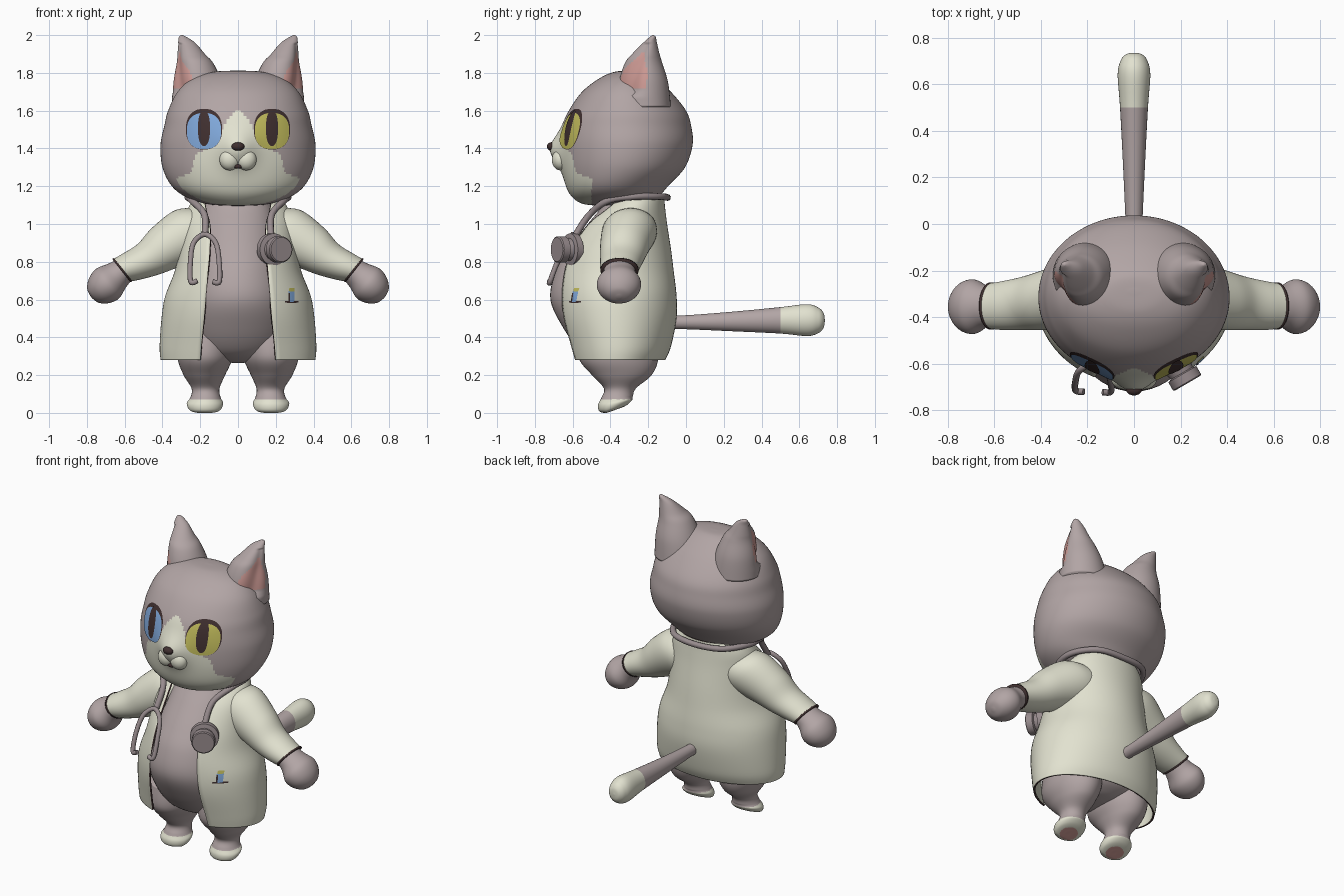
import bpy, bmesh, math
from mathutils import Vector
from mathutils.bvhtree import BVHTree

if "Cube" in bpy.data.objects:
    bpy.data.objects.remove(bpy.data.objects["Cube"])

X, Y, Z = Vector((1, 0, 0)), Vector((0, 1, 0)), Vector((0, 0, 1))


def mat(name, r, g, b):
    m = bpy.data.materials.new(name)
    lin = [((c / 255 + 0.055) / 1.055) ** 2.4 for c in (r, g, b)]
    m.diffuse_color = (*lin, 1)
    m.use_nodes = True
    m.node_tree.nodes["Principled BSDF"].inputs["Base Color"].default_value = m.diffuse_color
    return m


FUR = mat("grey fur", 178, 165, 165)
WHITE = mat("cream white", 226, 226, 208)
DARK = mat("dark brown", 64, 48, 48)
BLUE = mat("eye blue", 128, 168, 218)
YELLOW = mat("eye yellow", 194, 188, 92)
PINK = mat("skin pink", 208, 156, 150)
TUBE = mat("tube grey", 152, 140, 142)


def finish(name, bm, mats, rule=None):
    me = bpy.data.meshes.new(name)
    bm.to_mesh(me)
    bm.free()
    for m in mats:
        me.materials.append(m)
    for p in me.polygons:
        p.use_smooth = True
        if rule:
            p.material_index = rule(p.center, p.normal)
    ob = bpy.data.objects.new(name, me)
    bpy.context.collection.objects.link(ob)
    return ob


def smooth_rows(rows, sub):
    """Catmull-Rom interpolation through rows of numbers."""
    out, n = [], len(rows)
    for i in range(n - 1):
        a, b, c, d = rows[max(i - 1, 0)], rows[i], rows[i + 1], rows[min(i + 2, n - 1)]
        for k in range(sub):
            t = k / sub
            out.append([0.5 * (2 * q + (r - p) * t + (2 * p - 5 * q + 4 * r - s) * t * t
                        + (3 * q - p - 3 * r + s) * t ** 3) for p, q, r, s in zip(a, b, c, d)])
    return out + [list(rows[-1])]


def loft(name, rows, mats, u=X, v=Y, seg=48, sub=6, rule=None, warp=None, is_open=False):
    """Skin of elliptical rings (cx, cy, cz, ru, rv[, front gap])."""
    bm, rings = bmesh.new(), []
    for r in smooth_rows(rows, sub):
        a = math.asin(min(0.95, r[5] / r[3])) if is_open else 0
        ring = []
        for j in range(seg + is_open):
            t = a + (2 * math.pi - 2 * a) * j / seg
            p = Vector(r[:3]) + u * (r[3] * math.sin(t)) - v * (r[4] * math.cos(t))
            ring.append(bm.verts.new(warp(p) if warp else p))
        rings.append(ring)
    for lo, hi in zip(rings, rings[1:]):
        for j in range(seg):
            k = (j + 1) % len(lo)
            bm.faces.new((lo[j], lo[k], hi[k], hi[j]))
    if not is_open:
        bm.faces.new(rings[0])
        bm.faces.new(rings[-1])
        bmesh.ops.recalc_face_normals(bm, faces=bm.faces)
    return finish(name, bm, mats, rule)


def upright(rows):
    """(z, half width, front y, back y[, gap]) -> loft rows."""
    return [(0, (f + b) / 2, z, w, (b - f) / 2, *g) for z, w, f, b, *g in rows]


def flip(rows, s):
    return [(r[0] * s, *r[1:]) for r in rows]


def ball(name, loc, rad, m):
    bm = bmesh.new()
    bmesh.ops.create_uvsphere(bm, u_segments=32, v_segments=20, radius=1)
    for w in bm.verts:
        w.co = Vector([c * r + l for c, r, l in zip(w.co, rad, loc)])
    return finish(name, bm, [m])


def tree(ob):
    return BVHTree.FromPolygons([v.co for v in ob.data.vertices], [p.vertices for p in ob.data.polygons])


def decal(name, bvh, cx, cz, w, h, m, lift, power=2.0, seg=40):
    """Superellipse plate laid on the front of a surface."""
    bm, rings = bmesh.new(), []

    def put(x, z):
        hit = bvh.ray_cast(Vector((x, -2, z)), Y)[0]
        return bm.verts.new(hit - Y * lift)
    for k in range(1, 9):
        ring = []
        for j in range(seg):
            c, s = math.cos(2 * math.pi * j / seg), math.sin(2 * math.pi * j / seg)
            ring.append(put(cx + w * k / 8 * math.copysign(abs(c) ** (2 / power), c),
                            cz + h * k / 8 * math.copysign(abs(s) ** (2 / power), s)))
        rings.append(ring)
    mid = put(cx, cz)
    for j in range(seg):
        k = (j + 1) % seg
        bm.faces.new((mid, rings[0][j], rings[0][k]))
        for a, b in zip(rings, rings[1:]):
            bm.faces.new((a[j], b[j], b[k], a[k]))
    return finish(name, bm, [m])


def tube(name, pts, r, m):
    cu = bpy.data.curves.new(name, 'CURVE')
    cu.dimensions, cu.bevel_depth, cu.bevel_resolution, cu.use_fill_caps = '3D', r, 3, True
    pts = smooth_rows(pts, 6)
    sp = cu.splines.new('POLY')
    sp.points.add(len(pts) - 1)
    for q, p in zip(sp.points, pts):
        q.co = (*p, 1)
    sp.use_smooth = True
    cu.materials.append(m)
    ob = bpy.data.objects.new(name, cu)
    bpy.context.collection.objects.link(ob)
    bpy.ops.object.select_all(action='DESELECT')
    ob.select_set(True)
    bpy.context.view_layer.objects.active = ob
    bpy.ops.object.convert(target='MESH')


# head with a raised muzzle and a cream face patch
PATCH = [(1.09, .30), (1.2, .325), (1.235, .345), (1.27, .25), (1.36, .23), (1.39, .19), (1.42, .12),
         (1.5, .085), (1.55, .055), (1.61, 0)]


def face_patch(c, n):
    if c.y < -0.5 and c.z < 1.61:
        for (z0, w0), (z1, w1) in zip(PATCH, PATCH[1:]):
            if z0 <= c.z < z1:
                return int(abs(c.x) < w0 + (w1 - w0) * (c.z - z0) / (z1 - z0))
    return 0


def muzzle(p):
    if p.y < -0.4:
        p.y -= 0.06 * math.exp(-(p.x / 0.09) ** 2 - ((p.z - 1.395) / 0.09) ** 2)
    return p


head = loft("head", upright([
    (1.095, .02, -.42, -.36), (1.105, .16, -.54, -.22), (1.14, .27, -.60, -.15), (1.2, .35, -.635, -.095),
    (1.3, .40, -.655, -.005), (1.42, .41, -.66, .035), (1.52, .39, -.65, .027), (1.6, .37, -.62, 0),
    (1.7, .32, -.55, -.08), (1.77, .24, -.46, -.16), (1.805, .13, -.38, -.22), (1.812, .02, -.3, -.28)]),
    [FUR, WHITE], seg=160, sub=9, rule=face_patch, warp=muzzle)
skin = tree(head)

# eyes, nose and mouth
for s, side, iris in ((-1, "right", BLUE), (1, "left", YELLOW)):
    decal(side + "_eye_rim", skin, s * .18, 1.502, .096, .108, DARK, .003, 2.3)
    decal(side + "_iris", skin, s * .18, 1.492, .091, .096, iris, .006, 2.4)
    decal(side + "_pupil", skin, s * .18, 1.507, .032, .094, DARK, .009, 2.3)
    ball(side + "_muzzle_puff", (s * .044, -.665, 1.34), (.054, .045, .056), WHITE)
ball("nose", (0, -.712, 1.41), (.034, .024, .023), DARK)
ball("mouth", (0, -.685, 1.305), (.022, .012, .012), DARK)


# ears with a cupped pink inside, facing forward and outward
def ear_polar(p):
    t = (p.z - 1.62) / .38
    axis = Vector((.20 + .09 * t, -.225 + .05 * t, p.z))
    d = Vector((abs(p.x), p.y, p.z)) - axis
    ang = math.atan2(d.y, d.x) - math.atan2(-.69, .72)
    return axis, d, (ang + math.pi) % (2 * math.pi) - math.pi


def ear_cup(p):
    axis, d, a = ear_polar(p)
    if 1.68 < p.z < 1.96:
        q = axis + d * (1 - .22 * math.exp(-(a / .5) ** 2))
        return Vector((math.copysign(q.x, p.x), q.y, q.z))
    return p


def ear_inside(c, n):
    return int(1.71 < c.z < 1.91 and abs(ear_polar(c)[2]) < min(.75, (1.93 - c.z) * 6))


EAR = [(.20, -.22, 1.62, .15, .14), (.215, -.225, 1.75, .13, .13), (.23, -.225, 1.85, .10, .10),
       (.25, -.213, 1.9, .075, .073), (.272, -.19, 1.96, .045, .036), (.293, -.176, 1.99, .02, .016),
       (.298, -.175, 2.0, .004, .004)]
for s, side in ((-1, "right"), (1, "left")):
    loft(side + "_ear", flip(EAR, s), [FUR, PINK], seg=64, sub=8, rule=ear_inside, warp=ear_cup)

# torso
loft("torso", upright([
    (.265, .03, -.38, -.3), (.28, .13, -.47, -.22), (.33, .23, -.56, -.14), (.45, .28, -.65, -.09),
    (.6, .285, -.718, -.08), (.75, .26, -.69, -.1), (.87, .23, -.62, -.12), (1.0, .2, -.52, -.14),
    (1.1, .18, -.44, -.16), (1.18, .17, -.42, -.16)]), [FUR])

# open coat with dark edges
coat = loft("coat", upright([
    (.28, .41, -.62, -.11, .2), (.35, .415, -.64, -.08, .195), (.5, .405, -.68, -.05, .18),
    (.62, .385, -.69, -.05, .17), (.75, .335, -.68, -.065, .16), (.87, .31, -.64, -.08, .15),
    (1.0, .29, -.55, -.10, .15), (1.08, .265, -.46, -.11, .17), (1.13, .235, -.41, -.115, .18),
    (1.16, .2, -.38, -.12, .18)]), [WHITE, DARK], seg=72, is_open=True)
cloth = tree(coat)
sol = coat.modifiers.new("thickness", 'SOLIDIFY')
sol.thickness, sol.offset, sol.material_offset_rim = .012, -1, 1

# pocket with a pen
decal("pocket_edge", cloth, .285, .588, .036, .005, DARK, .003, 6)
decal("pen", cloth, .283, .618, .016, .03, BLUE, .004, 6)
decal("pen_clip", cloth, .272, .612, .004, .024, DARK, .006, 6)
decal("pen_cap", cloth, .285, .652, .014, .010, YELLOW, .005, 6)


# sleeves, cuffs, hands, legs
def sole_tilt(p):
    if p.z < .09:
        p.z += max(0, p.y + .42) * .35 * (1 - p.z / .09)
    return p


def leg_paint(c, n):
    if n.z < -.8 and c.z < .06:
        return 2 if math.hypot((abs(c.x) - .175) / .055, (c.y + .385) / .05) < 1 else 1
    return int(c.z < .072)


SLEEVE = [(.14, -.29, .99, .12, .13), (.24, -.30, .955, .15, .145), (.375, -.325, .88, .128, .13),
          (.47, -.34, .815, .10, .115), (.56, -.35, .775, .085, .105), (.615, -.352, .755, .075, .098)]
CUFF = [(.609, -.352, .759, .0785, .101), (.617, -.352, .753, .0785, .101)]
HAND = [(.58, -.352, .775, .06, .08), (.64, -.353, .728, .078, .09), (.69, -.355, .685, .099, .117),
        (.735, -.355, .648, .085, .103), (.768, -.355, .622, .05, .06), (.778, -.355, .614, .01, .01)]
LEG = [(.17, -.36, .42, .15, .20), (.175, -.357, .29, .145, .21), (.178, -.34, .2, .11, .158),
       (.172, -.35, .13, .074, .085), (.172, -.365, .08, .08, .083), (.175, -.375, .045, .096, .09),
       (.175, -.383, .015, .088, .08), (.175, -.385, .002, .065, .06), (.175, -.385, 0, .03, .03),
       (.175, -.385, 0, .004, .004)]
for s, side in ((-1, "right"), (1, "left")):
    across = Vector((.62 * s, 0, .785))
    loft(side + "_sleeve", flip(SLEEVE, s), [WHITE], u=across)
    loft(side + "_cuff_edge", flip(CUFF, s), [DARK], u=across, sub=1)
    loft(side + "_hand", flip(HAND, s), [FUR], u=across)
    loft(side + "_leg", flip(LEG, s), [FUR, WHITE, PINK], rule=leg_paint, warp=sole_tilt, sub=8)

# tail with a cream tip
loft("tail", [(0, -.12, .48, .034, .036), (0, 0, .48, .036, .037), (0, .25, .484, .047, .052),
              (0, .5, .49, .06, .07), (0, .64, .491, .07, .084), (0, .70, .49, .058, .068),
              (0, .728, .49, .035, .04), (0, .735, .49, .005, .005)],
     [FUR, WHITE], v=Z, sub=8, rule=lambda c, n: int(c.y > .5))

# stethoscope: neck tube, headset and chest piece
half = [(.175, -.585, .94), (.178, -.51, 1.05), (.245, -.41, 1.125), (.262, -.27, 1.145), (.17, -.13, 1.145)]
tube("neck_tube", flip(half, -1) + [(0, -.098, 1.14)] + half[::-1] + [(.19, -.62, .87)], .018, TUBE)
tube("headset", [(-.215, -.72, .70), (-.25, -.715, .695), (-.252, -.68, .8), (-.235, -.63, .9),
                 (-.175, -.60, .945), (-.118, -.63, .9), (-.1, -.68, .8), (-.1, -.72, .695),
                 (-.135, -.722, .695)], .014, TUBE)
face = Vector((.5, -.86, 0))
side_axis = Vector((.86, .5, 0))
chest = []
for d, r in ((-.04, .07), (-.035, .085), (.0, .085), (.005, .06), (.03, .055), (.035, .07), (.075, .07), (.08, .064)):
    c = Vector((.19, -.615, .865)) + face * d
    chest.append((*c, r, r))
disc = loft("chest_piece", chest, [TUBE], u=side_axis, v=Z, sub=1)
bpy.ops.object.select_all(action='DESELECT')
disc.select_set(True)
bpy.context.view_layer.objects.active = disc
bpy.ops.object.shade_smooth_by_angle(angle=math.radians(35))
